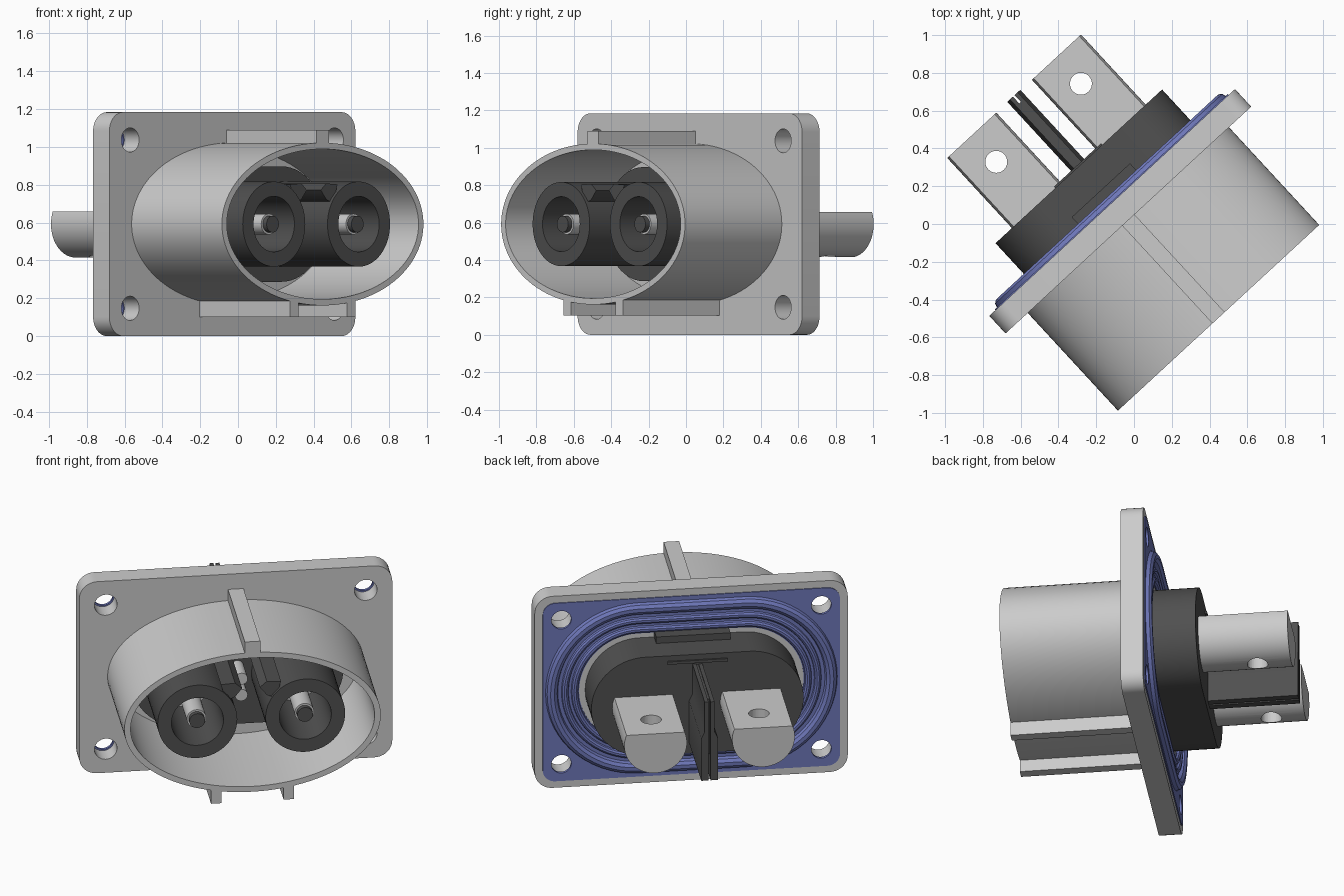
import bpy, bmesh
from math import sin, cos, pi, radians
from mathutils import Matrix

if "Cube" in bpy.data.objects:
    bpy.data.objects.remove(bpy.data.objects["Cube"])

# Part frame: u = flange length, v = height, d = depth towards the mating face
A = radians(42.7)
FRAME = Matrix(((cos(A), 0, sin(A), -0.006),
                (sin(A), 0, -cos(A), -0.005),
                (0, 1, 0, 0.592),
                (0, 0, 0, 1)))


def material(name, rgb):
    m = bpy.data.materials.new(name)
    m.diffuse_color = (*rgb, 1)
    m.use_nodes = True
    m.node_tree.nodes["Principled BSDF"].inputs["Base Color"].default_value = m.diffuse_color
    return m


DARK = material("dark_plastic", (0.08, 0.08, 0.08))
BLUE = material("blue_rubber", (0.16, 0.19, 0.5))


# Profiles
def ellipse(a, b, cu=0, cv=0, n=40, t0=0, t1=2 * pi):
    closed = abs(t1 - t0 - 2 * pi) < 1e-4
    k = n if closed else n - 1
    return [(cu + a * cos(t0 + (t1 - t0) * i / k), cv + b * sin(t0 + (t1 - t0) * i / k)) for i in range(n)]


def circle(r, cu=0, cv=0, n=40):
    return ellipse(r, r, cu, cv, n)


def rounded(w, h, r, n=10):
    pts = []
    for k, (su, sv) in enumerate(((1, 1), (-1, 1), (-1, -1), (1, -1))):
        pts += ellipse(r, r, su * (w - r), sv * (h - r), n, k * pi / 2, (k + 1) * pi / 2)
    return pts


def track(w, h):
    return rounded(w, h, h - 0.001, 16)


def rect(u0, u1, v0, v1):
    return [(u0, v0), (u1, v0), (u1, v1), (u0, v1)]


def curve(loops, **settings):
    c = bpy.data.curves.new("profile", 'CURVE')
    for key, val in settings.items():
        setattr(c, key, val)
    for pts in loops:
        s = c.splines.new('POLY')
        s.points.add(len(pts) - 1)
        for p, q in zip(s.points, pts):
            p.co = (q[0], q[1], 0, 1)
        s.use_cyclic_u = True
    return c


def finish(name, c, d, mat, scale=None):
    tmp = bpy.data.objects.new("tmp", c)
    bpy.context.collection.objects.link(tmp)
    bpy.context.view_layer.update()
    me = bpy.data.meshes.new_from_object(tmp.evaluated_get(bpy.context.evaluated_depsgraph_get()))
    bpy.data.objects.remove(tmp)
    bm = bmesh.new()
    bm.from_mesh(me)
    bmesh.ops.remove_doubles(bm, verts=bm.verts, dist=1e-5)
    bmesh.ops.recalc_face_normals(bm, faces=bm.faces)
    bm.transform(FRAME @ Matrix.Translation((0, 0, d)))
    bm.to_mesh(me)
    bm.free()
    me.materials.clear()
    if mat:
        me.materials.append(mat)
    ob = bpy.data.objects.new(name, me)
    bpy.context.collection.objects.link(ob)
    bpy.ops.object.select_all(action='DESELECT')
    ob.select_set(True)
    bpy.context.view_layer.objects.active = ob
    bpy.ops.object.shade_smooth_by_angle(angle=radians(30))
    return ob


def extrude(name, loops, d0, d1, mat=None):
    c = curve(loops, dimensions='2D', fill_mode='BOTH', extrude=(d1 - d0) / 2)
    return finish(name, c, (d0 + d1) / 2, mat)


def ring(name, pts, r, d, mat):
    c = curve([pts], dimensions='3D', fill_mode='FULL', bevel_depth=r, bevel_resolution=3)
    return finish(name, c, d, mat)


def corner_holes(r):
    return [circle(r, su * 0.735, sv * 0.445, 32) for su in (-1, 1) for sv in (-1, 1)]


# Flange with corner holes and central opening
extrude("flange", [rounded(0.885, 0.592, 0.1), track(0.6, 0.305)] + corner_holes(0.064), -0.162, -0.035)

# Oval shroud with one key rib above and two below
extrude("shroud", [ellipse(0.725, 0.43, n=96), ellipse(0.69, 0.397, n=96)], -0.036, 0.669)
extrude("top_key", [rect(-0.044, 0.044, 0.41, 0.498)], -0.036, 0.669)
for s, side in ((-1, "left"), (1, "right")):
    extrude("bottom_key_" + side, [rect(s * 0.205 - 0.03, s * 0.205 + 0.03, -0.49, -0.395)], -0.036, 0.669)

# Gasket sheet and its sealing beads
extrude("gasket", [rounded(0.84, 0.55, 0.07), track(0.635, 0.335)] + corner_holes(0.056), -0.168, -0.15, BLUE)
for name, w, h, r in (("outer", 0.79, 0.49, 0.035), ("middle", 0.715, 0.415, 0.02), ("inner", 0.66, 0.36, 0.02)):
    ring("gasket_bead_" + name, track(w, h), r, -0.168, BLUE)

# Insulating body through the flange
extrude("body", [track(0.6, 0.305)], -0.422, 0.03, DARK)
extrude("body_latch", [rect(-0.21, 0.21, 0.29, 0.345)], -0.25, -0.15, DARK)

for s, side in ((-1, "left"), (1, "right")):
    u = s * 0.305
    # Front contact: socket tube, floor, pin and insulated tip
    extrude("socket_" + side, [circle(0.225, u, 0, 56), circle(0.147, u, 0, 48)], 0.0, 0.62, DARK)
    extrude("socket_floor_" + side, [circle(0.147, u)], 0.02, 0.1)
    extrude("pin_" + side, [circle(0.055, u)], 0.09, 0.58)
    extrude("pin_tip_" + side, [circle(0.044, u)], 0.57, 0.61, DARK)
    # Guide rib on the socket's inner upper side
    extrude("guide_rib_" + side, [[(s * 0.17, 0.21), (s * 0.09, 0.215), (s * 0.05, 0.18),
                                   (s * 0.09, 0.13), (s * 0.14, 0.11)]], 0.0, 0.6, DARK)
    # Rear terminal: flat-topped bar with a screw hole
    t = ellipse(0.177, 0.177, u, 0, 40, pi - 0.38, 2 * pi + 0.38)
    bar = extrude("terminal_" + side, [t], -0.927, -0.41)
    bpy.ops.mesh.primitive_cylinder_add(vertices=40, radius=0.058, depth=1)
    cutter = bpy.context.object
    cutter.matrix_world = FRAME @ Matrix.Translation((u, 0, -0.736)) @ Matrix.Rotation(pi / 2, 4, 'X')
    cutter.hide_render = True
    mod = bar.modifiers.new("hole", 'BOOLEAN')
    mod.object, mod.solver = cutter, 'EXACT'
    bpy.context.view_layer.objects.active = bar
    bpy.ops.object.modifier_apply(modifier="hole")
    bpy.data.objects.remove(cutter)
    # Divider fin between the terminals, thicker lower down
    fin = [(0.006, -0.24), (0.047, -0.24), (0.047, 0.02), (0.028, 0.06), (0.028, 0.245), (0.006, 0.245)]
    extrude("divider_fin_" + side, [[(s * a, b) for a, b in fin]], -0.93, -0.41, DARK)

extrude("divider_web", [rect(-0.01, 0.01, -0.1, 0.24)], -0.88, -0.41, DARK)
extrude("divider_cap", [rect(-0.17, 0.17, 0.255, 0.272)], -0.432, -0.41, DARK)

# Two small signal contacts in the middle
for k, v in enumerate((-0.05, 0.05)):
    extrude("signal_pin_%d" % (k + 1), [circle(0.036, 0, v, 24)], 0.0, 0.2)
